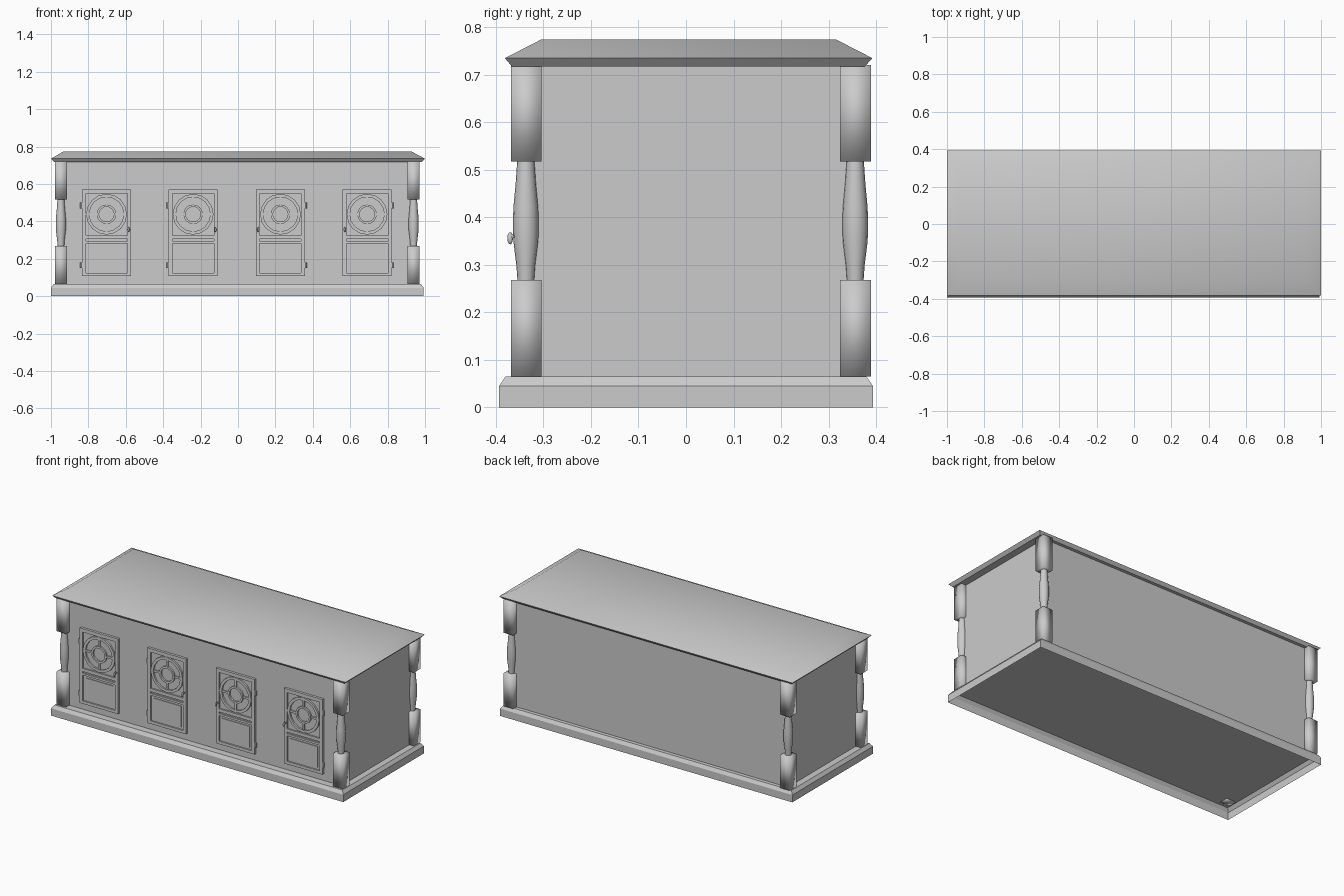
import bpy, bmesh, math
from mathutils import Matrix, Vector

if "Cube" in bpy.data.objects:
    bpy.data.objects.remove(bpy.data.objects["Cube"])


def finish(name, bm, smooth=None):
    bmesh.ops.recalc_face_normals(bm, faces=bm.faces)
    mesh = bpy.data.meshes.new(name)
    bm.to_mesh(mesh)
    bm.free()
    ob = bpy.data.objects.new(name, mesh)
    bpy.context.collection.objects.link(ob)
    if smooth:
        bpy.ops.object.select_all(action='DESELECT')
        bpy.context.view_layer.objects.active = ob
        ob.select_set(True)
        bpy.ops.object.shade_smooth_by_angle(angle=math.radians(smooth))
    return ob


def add_box(bm, x0, x1, y0, y1, z0, z1):
    size = Vector((x1 - x0, y1 - y0, z1 - z0))
    mid = Vector((x0 + x1, y0 + y1, z0 + z1)) / 2
    bmesh.ops.create_cube(bm, size=1, matrix=Matrix.Translation(mid) @ Matrix.Diagonal((*size, 1)))


def loft(bm, rings, cap_bottom=True, cap_top=True):
    """Join closed rings of points into a skin."""
    loops = [[bm.verts.new(p) for p in r] for r in rings]
    n = len(loops[0])
    for a, b in zip(loops, loops[1:]):
        for i in range(n):
            bm.faces.new((a[i], a[(i + 1) % n], b[(i + 1) % n], b[i]))
    if cap_bottom:
        bm.faces.new(loops[0][::-1])
    if cap_top:
        bm.faces.new(loops[-1])


def rect(x0, x1, y0, y1, z):
    return [(x0, y0, z), (x1, y0, z), (x1, y1, z), (x0, y1, z)]


def circle(cx, cy, r, z, n):
    return [(cx + r * math.cos(2 * math.pi * i / n), cy + r * math.sin(2 * math.pi * i / n), z)
            for i in range(n)]


def add_ring(bm, cx, cz, r_out, r_in, y_back, y_front, n=16):
    """Flat ring facing the front."""
    def pts(r, y):
        return [(cx + r * math.cos(2 * math.pi * i / n), y, cz + r * math.sin(2 * math.pi * i / n))
                for i in range(n)]
    loft(bm, [pts(r_out, y_back), pts(r_out, y_front), pts(r_in, y_front), pts(r_in, y_back)],
         False, False)


# Base plinth, hollow underneath
bm = bmesh.new()
loft(bm, [rect(-1, 0.993, -0.393, 0.393, 0), rect(-1, 0.993, -0.393, 0.393, 0.045),
          rect(-0.985, 0.978, -0.38, 0.38, 0.065)], cap_bottom=False)
finish("base", bm)

# Cabinet body
FRONT = -0.336
bm = bmesh.new()
add_box(bm, -0.945, 0.94, FRONT, 0.357, 0.065, 0.72)
finish("body", bm)

# Top with a chamfered underside and a shallow hipped upper side
bm = bmesh.new()
loft(bm, [rect(-0.983, 0.983, -0.366, 0.376, 0.717), rect(-1, 1, -0.381, 0.392, 0.735),
          rect(-0.933, 0.927, -0.305, 0.316, 0.774)])
finish("top", bm, 40)

# Corner columns: square blocks with a turned spindle between
spindle = [(0.26, 0.017), (0.30, 0.020), (0.35, 0.0262), (0.385, 0.027), (0.42, 0.0262),
           (0.47, 0.0215), (0.52, 0.018)]
for cx, side in ((-0.947, "left"), (0.939, "right")):
    for cy, end in ((-0.336, "front"), (0.357, "back")):
        h = 0.0325
        for z0, z1, part in ((0.065, 0.268, "lower"), (0.517, 0.72, "upper")):
            bm = bmesh.new()
            add_box(bm, cx - h, cx + h, cy - h, cy + h, z0, z1)
            finish(f"{end}_{side}_{part}_block", bm, 100)
        bm = bmesh.new()
        loft(bm, [circle(cx, cy - 0.001, r, z, 16) for z, r in spindle])
        finish(f"{end}_{side}_spindle", bm, 50)

# Doors, with the handle side mirrored in the right half
W, Z0, Z1, RING_Z = 0.131, 0.107, 0.57, 0.438
for k, (cx, s) in enumerate(((-0.703, 1), (-0.24, 1), (0.227, -1), (0.69, -1)), 1):
    bm = bmesh.new()
    panel, frame = FRONT - 0.006, FRONT - 0.015
    add_box(bm, cx - W, cx + W, panel, FRONT + 0.004, Z0, Z1)
    # Stiles and rails
    for sx in (-1, 1):
        a, b = sorted((cx + sx * W, cx + sx * (W - 0.02)))
        add_box(bm, a, b, frame, panel, Z0, Z1)
    for z0, z1 in ((Z0, Z0 + 0.018), (0.282, 0.295), (0.305, 0.325), (0.548, Z1)):
        add_box(bm, cx - W + 0.02, cx + W - 0.02, frame, panel, z0, z1)
    # Inset lower panel
    add_box(bm, cx - 0.095, cx + 0.095, panel - 0.004, panel, Z0 + 0.032, 0.268)
    finish(f"door_{k}", bm)

    # Round ornament with four spokes
    bm = bmesh.new()
    add_ring(bm, cx, RING_Z, 0.109, 0.092, panel, frame - 0.001)
    add_ring(bm, cx, RING_Z, 0.052, 0.04, panel, frame - 0.001)
    for i in range(4):
        dx, dz = ((1, 0), (0, 1), (-1, 0), (0, -1))[i]
        mx, mz = cx + dx * 0.072, RING_Z + dz * 0.072
        hx, hz = (0.022, 0.006) if dx else (0.006, 0.022)
        add_box(bm, mx - hx, mx + hx, frame + 0.002, panel, mz - hz, mz + hz)
    finish(f"door_{k}_ornament", bm, 30)

    # Hinges on the outer edge
    bm = bmesh.new()
    hx = cx - s * (W + 0.004)
    for hz in (0.485, 0.165):
        loft(bm, [circle(hx, FRONT - 0.008, 0.006, z, 8) for z in (hz - 0.015, hz + 0.015)])
    finish(f"door_{k}_hinges", bm, 40)

    # Handle: a stem with a small drop pull
    bm = bmesh.new()
    kx = cx + s * (W - 0.012)
    add_box(bm, kx - 0.004, kx + 0.004, frame - 0.018, frame, 0.357, 0.365)
    bmesh.ops.create_uvsphere(bm, u_segments=10, v_segments=6, radius=1,
                              matrix=Matrix.Translation((kx, frame - 0.019, 0.356))
                              @ Matrix.Diagonal((0.006, 0.006, 0.013, 1)))
    finish(f"door_{k}_handle", bm, 40)
